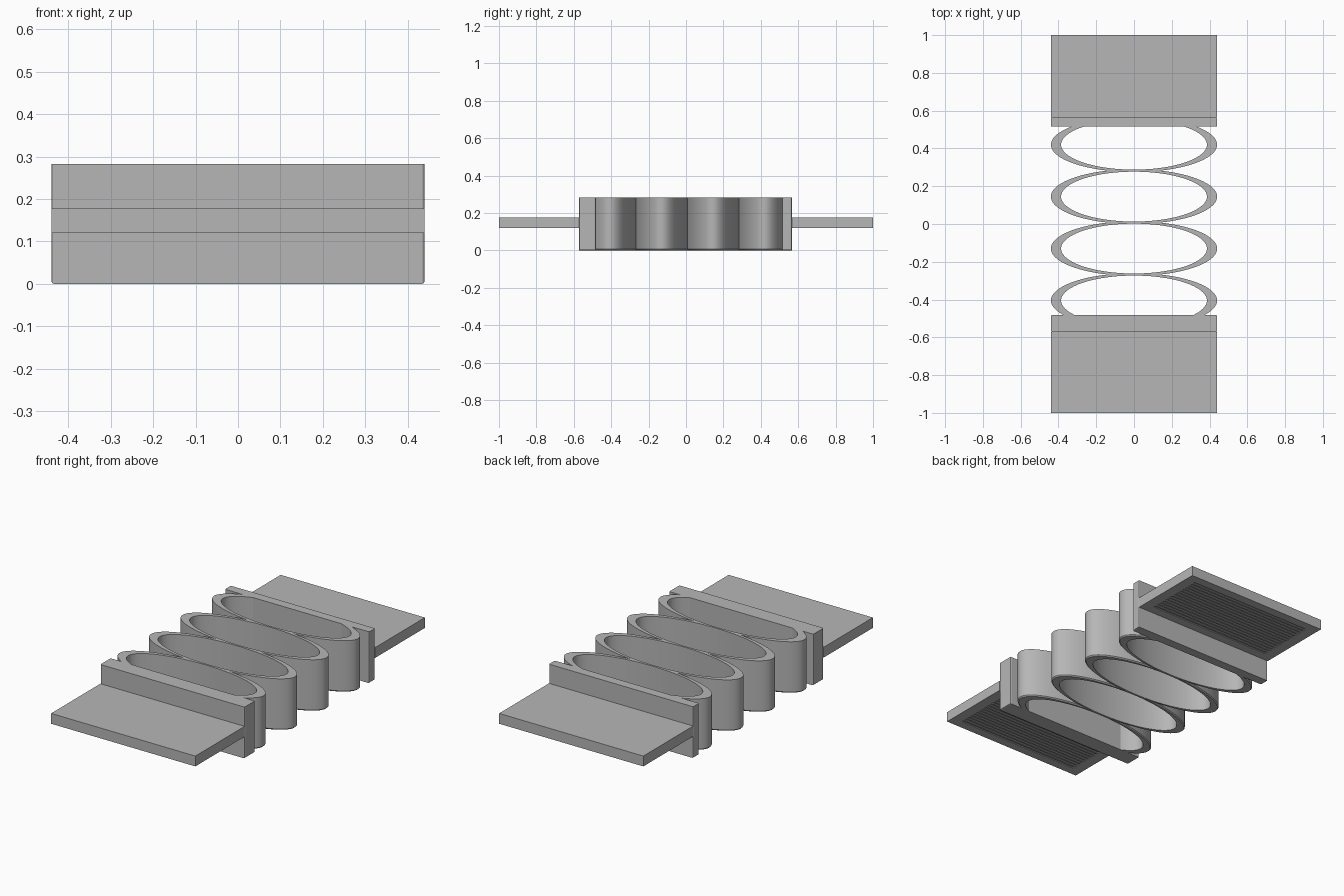
import bpy, bmesh, math
from mathutils import Vector

if "Cube" in bpy.data.objects:
    bpy.data.objects.remove(bpy.data.objects["Cube"])

H = 0.283                      # height of rings and end bars
A, B = 0.44, 0.145             # outer ring radii
IA, IB = 0.386, 0.132          # inner ring radii
PITCH = 0.275
BAR_BACK, BAR_FRONT = 0.515, -0.482

grey = bpy.data.materials.new("light_grey")
grey.diffuse_color = (0.47, 0.47, 0.47, 1)
grey.use_nodes = True
grey.node_tree.nodes["Principled BSDF"].inputs["Base Color"].default_value = grey.diffuse_color


def finish(bm, name, smooth=False):
    bmesh.ops.recalc_face_normals(bm, faces=bm.faces)
    me = bpy.data.meshes.new(name)
    bm.to_mesh(me)
    bm.free()
    me.materials.append(grey)
    ob = bpy.data.objects.new(name, me)
    bpy.context.collection.objects.link(ob)
    if smooth:
        bpy.ops.object.select_all(action='DESELECT')
        ob.select_set(True)
        bpy.context.view_layer.objects.active = ob
        bpy.ops.object.shade_smooth_by_angle(angle=math.radians(35))
    return ob


def box(x, y0, y1, z0, z1):
    bm = bmesh.new()
    bmesh.ops.create_cube(bm, size=1)
    for v in bm.verts:
        v.co = Vector((v.co.x * 2 * x, y0 + (v.co.y + .5) * (y1 - y0),
                       z0 + (v.co.z + .5) * (z1 - z0)))
    return bm


# Oval ring, trimmed where it meets its neighbours
def ring(name, cy, lo, hi, n=96):
    bm = bmesh.new()
    c = 0.006                  # softened lower edge
    section = [(A - c, B - c, 0), (A, B, c), (A, B, H), (IA, IB, H), (IA, IB, 0)]
    loops = []
    for a, b, z in section:
        loops.append([bm.verts.new((a * math.cos(2 * math.pi * i / n),
                                    cy + b * math.sin(2 * math.pi * i / n), z))
                      for i in range(n)])
    for k, p in enumerate(loops):
        q = loops[(k + 1) % len(loops)]
        for i in range(n):
            j = (i + 1) % n
            bm.faces.new((p[i], p[j], q[j], q[i]))
    for y, d in ((lo, -1), (hi, 1)):
        bmesh.ops.bisect_plane(bm, geom=bm.verts[:] + bm.edges[:] + bm.faces[:],
                               plane_co=(0, y, 0), plane_no=(0, d, 0), clear_outer=True)
    finish(bm, name, True)


for i in range(4):
    cy = -0.405 + PITCH * i
    ring(f"spring_ring_{i + 1}", cy, max(cy - PITCH / 2, BAR_FRONT),
         min(cy + PITCH / 2, BAR_BACK))


# Upright end bars with softened ends
def bar(name, y0, y1):
    bm = box(A, y0, y1, 0, H)
    edges = [e for e in bm.edges
             if abs(e.verts[0].co.x - e.verts[1].co.x) < 1e-4
             and (abs(e.verts[0].co.z - e.verts[1].co.z) > 0.1
                  or e.verts[0].co.z < 0.01)]
    bmesh.ops.bevel(bm, geom=edges, offset=0.006, segments=2, affect='EDGES', profile=0.5)
    finish(bm, name)


bar("front_bar", -0.571, BAR_FRONT)
bar("back_bar", BAR_BACK, 0.566)


# Flat mounting plates with fine grooves underneath
def plate(name, y0, y1):
    z0 = 0.12
    bm = box(A, y0, y1, z0, 0.177)
    n, margin = 29, 0.05
    step = (y1 - y0 - 2 * margin) / n
    cuts = [((x, 0, 0), (1, 0, 0)) for x in (-0.38, 0.38)]
    cuts += [((0, y0 + margin + step * i, 0), (0, 1, 0)) for i in range(n + 1)]
    for co, no in cuts:
        faces = [f for f in bm.faces if all(v.co.z < z0 + 1e-4 for v in f.verts)]
        geom = set(faces)
        for f in faces:
            geom.update(f.edges)
            geom.update(f.verts)
        bmesh.ops.bisect_plane(bm, geom=list(geom), plane_co=co, plane_no=no)
    grooves = []
    for f in bm.faces:
        m = f.calc_center_median()
        k = math.floor((m.y - y0 - margin) / step)
        if (all(v.co.z < z0 + 1e-4 for v in f.verts)
                and abs(m.x) < 0.3 and 0 <= k < n and k % 2 == 0):
            grooves.append(f)
    for f in grooves:
        r = bmesh.ops.extrude_discrete_faces(bm, faces=[f])
        for v in r["faces"][0].verts:
            v.co.z += 0.004
    finish(bm, name)


plate("front_plate", -1.0, -0.571)
plate("back_plate", 0.566, 1.0)
